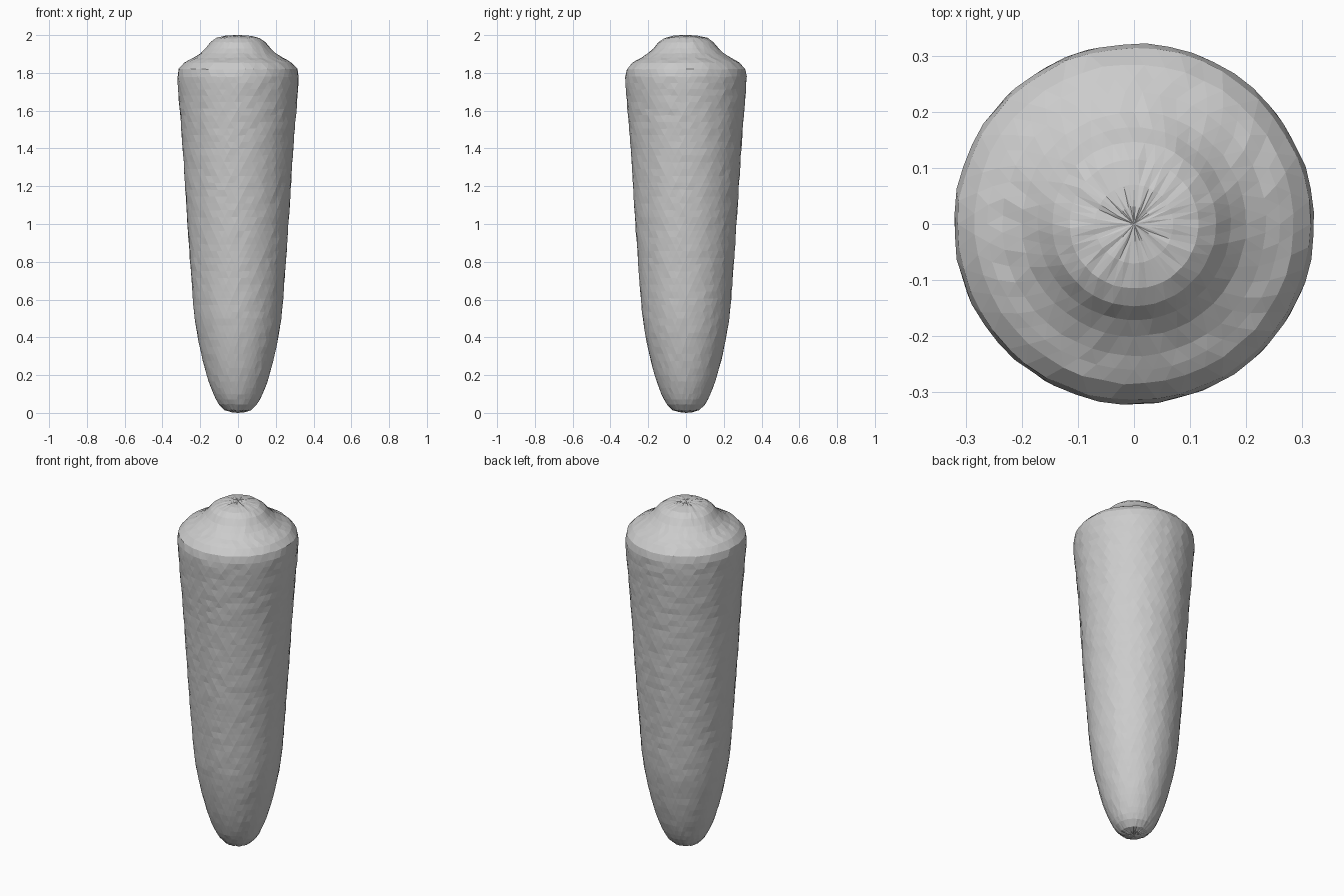
import bpy, bmesh, random
from math import sin, cos, pi
from mathutils import Vector

if "Cube" in bpy.data.objects:
    bpy.data.objects.remove(bpy.data.objects["Cube"])

random.seed(4)
SIDES = 48

# Silhouette of the body: radius, height
profile = [Vector(p) for p in [
    (0.035, 0.005), (0.07, 0.015), (0.10, 0.045), (0.13, 0.10), (0.166, 0.20),
    (0.203, 0.35), (0.229, 0.50), (0.25, 0.75), (0.268, 1.0), (0.293, 1.4),
    (0.315, 1.68), (0.321, 1.78), (0.314, 1.82), (0.285, 1.853), (0.235, 1.88),
    (0.20, 1.903), (0.172, 1.93), (0.146, 1.962), (0.115, 1.984), (0.07, 1.995),
    (0.03, 1.998)]]


def smooth_path(points, spacing):
    """Catmull-Rom curve through the points, sampled at about even spacing."""
    result = []
    for i in range(len(points) - 1):
        a, b = points[max(i - 1, 0)], points[i]
        c, d = points[i + 1], points[min(i + 2, len(points) - 1)]
        # tangents weighted by span length so uneven spacing does not overshoot
        span = (c - b).length
        m1 = (c - a) / max((c - b).length + (b - a).length, 1e-6) * span
        m2 = (d - b) / max((d - c).length + (c - b).length, 1e-6) * span
        n = max(1, round(span / spacing))
        for k in range(n):
            t = k / n
            result.append(b * (2*t**3 - 3*t**2 + 1) + m1 * (t**3 - 2*t**2 + t)
                          + c * (-2*t**3 + 3*t**2) + m2 * (t**3 - t**2))
    return result + [points[-1]]


# Tapered body: staggered rings of slightly uneven triangles
bm = bmesh.new()
rings = []
for j, (r, z) in enumerate(smooth_path(profile, 0.035)):
    ring = []
    for i in range(SIDES):
        a = 2 * pi * (i + 0.5 * j) / SIDES
        rr = r * (1 + random.uniform(-0.006, 0.006))
        ring.append(bm.verts.new((rr * cos(a), rr * sin(a),
                                  z + random.uniform(-0.002, 0.002))))
    rings.append(ring)
for low, high in zip(rings, rings[1:]):
    for i in range(SIDES):
        n = (i + 1) % SIDES
        bm.faces.new((low[i], low[n], high[i]))
        bm.faces.new((low[n], high[n], high[i]))

# Closed tip and crown
tip = bm.verts.new((0, 0, 0))
crown = bm.verts.new((0, 0, 2.0))
for i in range(SIDES):
    n = (i + 1) % SIDES
    bm.faces.new((tip, rings[0][n], rings[0][i]))
    bm.faces.new((crown, rings[-1][i], rings[-1][n]))
bmesh.ops.recalc_face_normals(bm, faces=bm.faces)

mesh = bpy.data.meshes.new("tapered_root")
bm.to_mesh(mesh)
bm.free()
bpy.context.collection.objects.link(bpy.data.objects.new("tapered_root", mesh))
